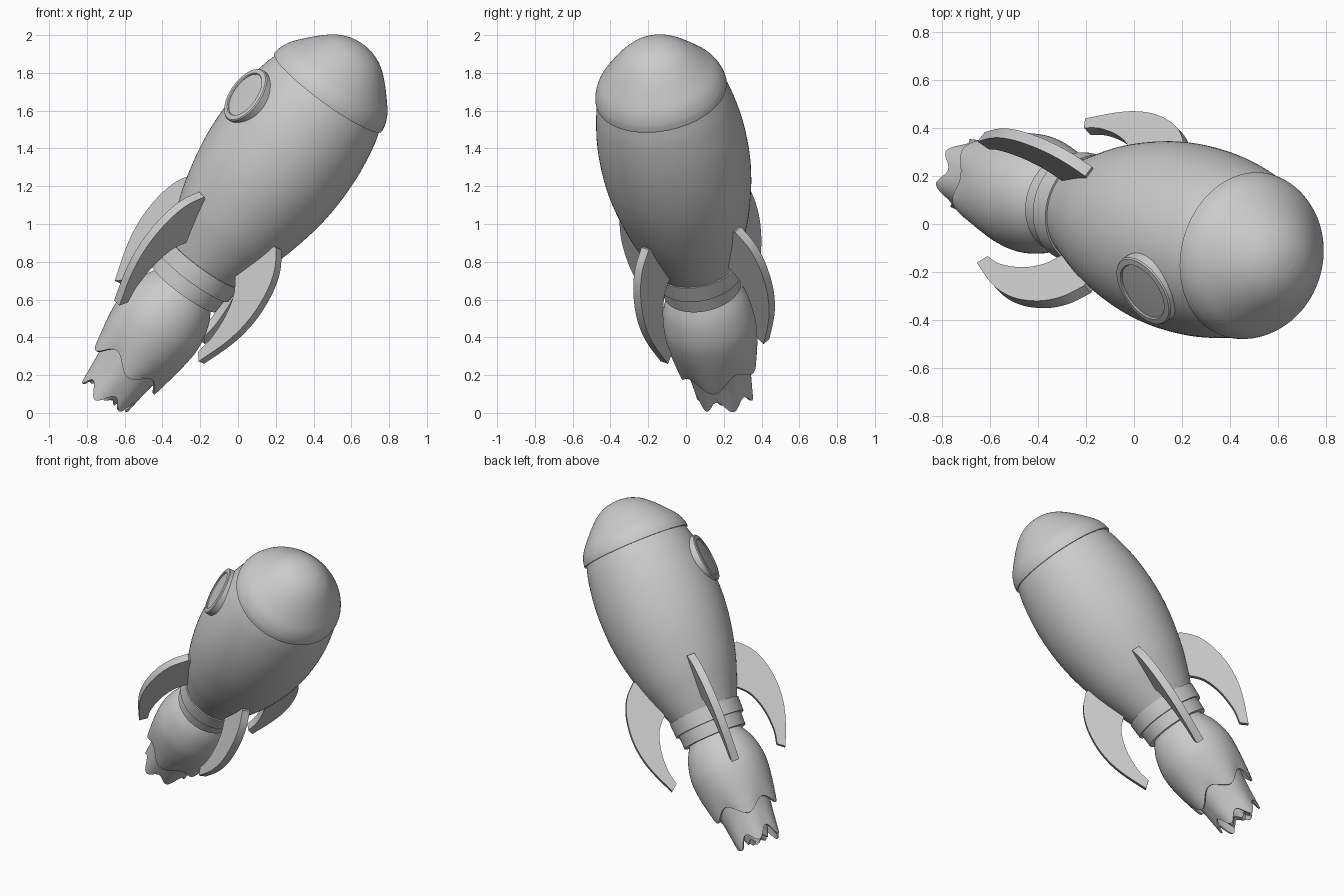
import bpy, bmesh
from math import sin, cos, pi, radians
from mathutils import Vector, Matrix

if "Cube" in bpy.data.objects:
    bpy.data.objects.remove(bpy.data.objects["Cube"])

# Tilted rocket frame: local z runs along the body, z = 0 at the nose seam
axis = Vector((0.583, -0.167, 0.795)).normalized()
e1 = Vector((-0.58, -0.77, 0.26))
e1 = (e1 - axis * e1.dot(axis)).normalized()
e2 = axis.cross(e1)
FRAME = Matrix.Translation((0.479, -0.132, 1.70)) @ Matrix((e1, e2, axis)).transposed().to_4x4()


def finish(name, bm, local=Matrix()):
    bmesh.ops.recalc_face_normals(bm, faces=bm.faces)
    mesh = bpy.data.meshes.new(name)
    bm.to_mesh(mesh)
    bm.free()
    ob = bpy.data.objects.new(name, mesh)
    bpy.context.collection.objects.link(ob)
    ob.matrix_world = FRAME @ local
    bpy.ops.object.select_all(action='DESELECT')
    ob.select_set(True)
    bpy.context.view_layer.objects.active = ob
    bpy.ops.object.shade_smooth_by_angle(angle=radians(35))
    return ob


def smooth(pts, n=5):
    """Catmull-Rom curve through points."""
    pts = [Vector(p) for p in pts]
    ext = [2 * pts[0] - pts[1]] + pts + [2 * pts[-1] - pts[-2]]
    out = []
    for p0, p1, p2, p3 in zip(ext, ext[1:], ext[2:], ext[3:]):
        for k in range(n):
            t = k / n
            out.append(0.5 * (2 * p1 + (p2 - p0) * t + (2 * p0 - 5 * p1 + 4 * p2 - p3) * t * t
                              + (3 * p1 - p0 - 3 * p2 + p3) * t ** 3))
    return out + [pts[-1]]


def lathe(name, profile, wave=None, local=Matrix(), n=96, closed=False):
    """Revolve (radius, height[, wave weight]) points around local z."""
    bm = bmesh.new()
    rings = []
    for p in profile:
        ring = []
        for i in range(n):
            a = 2 * pi * i / n
            dz = wave(a) * p[2] if wave else 0
            ring.append(bm.verts.new((p[0] * cos(a), p[0] * sin(a), p[1] + dz)))
        rings.append(ring)
    for r0, r1 in zip(rings, rings[1:] + (rings[:1] if closed else [])):
        for i in range(n):
            j = (i + 1) % n
            bm.faces.new((r0[i], r0[j], r1[j], r1[i]))
    bmesh.ops.remove_doubles(bm, verts=bm.verts, dist=1e-5)
    return finish(name, bm, local)


# Nose cone with a small lip over the body
lathe("nose_cone", [(0.30, -0.004), (0.352, -0.004)] + smooth(
    [(0.352, 0.004), (0.344, 0.04), (0.32, 0.09), (0.274, 0.147), (0.216, 0.21),
     (0.157, 0.262), (0.1, 0.293), (0.05, 0.307), (0, 0.312)]))

# Hull
lathe("body", smooth([(0.338, 0), (0.365, -0.1), (0.388, -0.25), (0.395, -0.4), (0.388, -0.55),
                      (0.365, -0.7), (0.323, -0.87), (0.277, -1.0), (0.222, -1.14)]) + [(0, -1.14)])

# Stepped engine collar
lathe("collar_upper", [(0, -1.13), (0.234, -1.13), (0.23, -1.225), (0, -1.225)])
lathe("collar_lower", [(0, -1.22), (0.212, -1.22), (0.208, -1.31), (0, -1.31)])

# Layered flame shells with ragged wavy rims
def ragged(lobes, phase):
    return lambda a: sin(lobes * a + phase) + 0.35 * sin(2 * a + 2 * phase)


lathe("flame_outer", smooth([(0.17, -1.30, 0), (0.222, -1.40, 0), (0.248, -1.52, 0), (0.243, -1.63, 0.005),
                             (0.224, -1.74, 0.02), (0.208, -1.81, 0.036)])
      + [(0.197, -1.81, 0.036), (0.20, -1.7, 0.015), (0.0, -1.6, 0)], ragged(5, 0.5))
lathe("flame_middle", smooth([(0.19, -1.6, 0), (0.18, -1.75, 0), (0.162, -1.88, 0.015), (0.148, -2.005, 0.035)])
      + [(0.138, -2.005, 0.035), (0.13, -1.9, 0.015), (0, -1.82, 0)], ragged(6, 2.0))
lathe("flame_inner", smooth([(0.12, -1.8, 0), (0.095, -1.95, 0), (0.07, -2.02, 0.015)])
      + [(0.06, -2.015, 0.015), (0, -1.95, 0)], ragged(5, 1.0))

# Four curved fins
outer = smooth([(0.355, -0.80), (0.43, -0.88), (0.478, -0.99), (0.498, -1.13), (0.488, -1.26),
                (0.455, -1.38), (0.39, -1.535)])
inner = smooth([(0.347, -1.50), (0.365, -1.4), (0.355, -1.26), (0.313, -1.14), (0.24, -1.06)])
for k in range(4):
    bm = bmesh.new()
    face = bm.faces.new([bm.verts.new((p[0], -0.025, p[1])) for p in [Vector((0.28, -0.83))] + outer + inner])
    ext = bmesh.ops.extrude_face_region(bm, geom=[face])
    bmesh.ops.translate(bm, vec=(0, 0.05, 0), verts=[v for v in ext["geom"] if isinstance(v, bmesh.types.BMVert)])
    finish(f"fin_{k + 1}", bm, Matrix.Rotation(k * pi / 2, 4, 'Z'))

# Round porthole: frame ring and pane, facing out of the hull side
port = (Matrix.Rotation(radians(-22.5), 4, 'Z') @ Matrix.Translation((0, 0, -0.272))
        @ Matrix.Rotation(radians(86), 4, 'Y'))
lathe("window_frame", [(0.16, 0.32), (0.16, 0.394), (0.155, 0.40), (0.13, 0.403), (0.126, 0.398), (0.126, 0.32)],
      local=port, n=64, closed=True)
lathe("window_pane", [(0.127, 0.34), (0.127, 0.395), (0, 0.402)], local=port, n=64)
